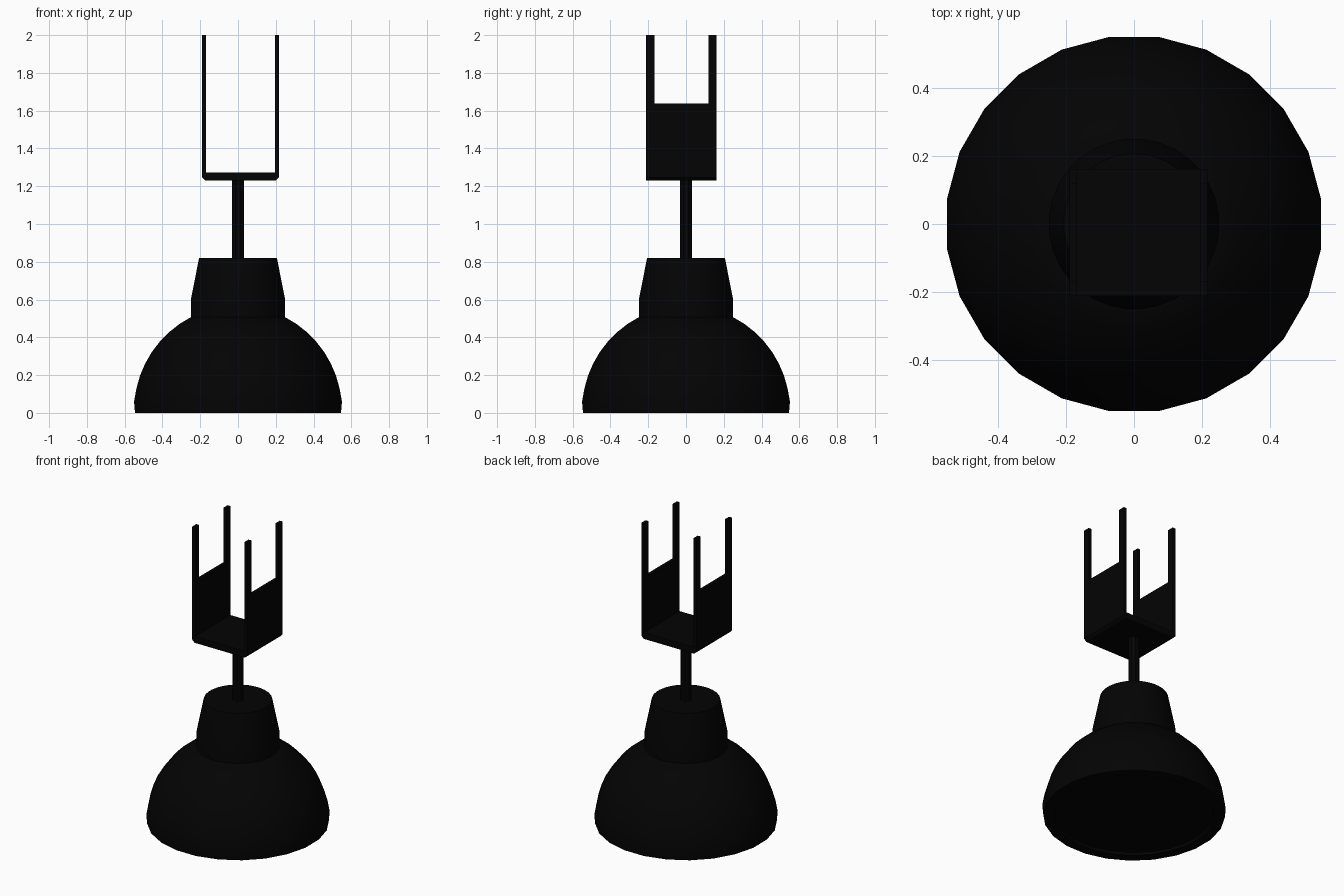
import bpy
import math

if "Cube" in bpy.data.objects:
    bpy.data.objects.remove(bpy.data.objects["Cube"])

black = bpy.data.materials.new("black_metal")
black.diffuse_color = (0.001, 0.001, 0.001, 1)
black.use_nodes = True
black.node_tree.nodes["Principled BSDF"].inputs["Base Color"].default_value = black.diffuse_color


def make(name, verts, faces, smooth=False):
    me = bpy.data.meshes.new(name)
    me.from_pydata(verts, [], faces)
    me.materials.append(black)
    ob = bpy.data.objects.new(name, me)
    bpy.context.collection.objects.link(ob)
    if smooth:
        bpy.ops.object.select_all(action='DESELECT')
        ob.select_set(True)
        bpy.context.view_layer.objects.active = ob
        bpy.ops.object.shade_smooth_by_angle(angle=math.radians(35))
    return ob


def lathe(name, profile, n):
    """Revolve (radius, z) points, listed bottom to top along the outside."""
    verts, faces = [], []
    for r, z in profile:
        for i in range(n):
            a = 2 * math.pi * (i + 0.5) / n
            verts.append((r * math.cos(a), r * math.sin(a), z))
    for k in range(len(profile) - 1):
        for i in range(n):
            j = (i + 1) % n
            faces.append((k*n + i, k*n + j, (k+1)*n + j, (k+1)*n + i))
    top = (len(profile) - 1) * n
    faces.append(tuple(range(top, top + n)))
    faces.append(tuple(reversed(range(n))))
    return make(name, verts, faces, True)


def box(name, x0, x1, y0, y1, z0, z1):
    v = [(x, y, z) for z in (z0, z1) for x, y in
         ((x0, y0), (x1, y0), (x1, y1), (x0, y1))]
    f = [(3, 2, 1, 0), (4, 5, 6, 7)]
    f += [(i, (i+1) % 4, (i+1) % 4 + 4, i + 4) for i in range(4)]
    return make(name, v, f)


# Dome shade: slightly recessed flat underside, flat rim, spherical outside
R, zc = 0.555, 0.012
dome = [(0.48, 0.015), (0.485, 0.0), (0.550, 0.0), (0.555, 0.06)]
start = math.asin((0.06 - zc) / R)
end = math.acos(0.252 / R)
for k in range(1, 9):
    a = start + (end - start) * k / 8
    dome.append((R * math.cos(a), zc + R * math.sin(a)))
lathe("dome_shade", dome, 24)

# Tapered collar above the shade
lathe("collar", [(0.251, 0.495), (0.251, 0.60), (0.207, 0.82)], 32)

# Stem
lathe("stem", [(0.0345, 0.80), (0.0345, 1.245)], 8)

# Channel bracket: chamfered U section extruded along y
xl, xr, t = -0.190, 0.216, 0.021
yf, yb = -0.212, 0.162
zb, zf, zw, c = 1.23, 1.273, 1.637, 0.017
section = [(xl, zw), (xl, zb + c), (xl + c, zb), (xr - c, zb), (xr, zb + c),
           (xr, zw), (xr - t, zw), (xr - t, zf), (xl + t, zf), (xl + t, zw)]
n = len(section)
verts = [(x, y, z) for y in (yf, yb) for x, z in section]
faces = [tuple(range(n)), tuple(reversed(range(n, 2 * n)))]
faces += [(i, i + n, (i + 1) % n + n, (i + 1) % n) for i in range(n)]
make("bracket_channel", verts, faces)

# Four upright prongs
w = 0.044
for xs, x0 in (("left", xl), ("right", xr - t)):
    for ys, y0 in (("front", yf), ("back", yb - w)):
        box(f"prong_{ys}_{xs}", x0, x0 + t, y0, y0 + w, zw, 2.0)
